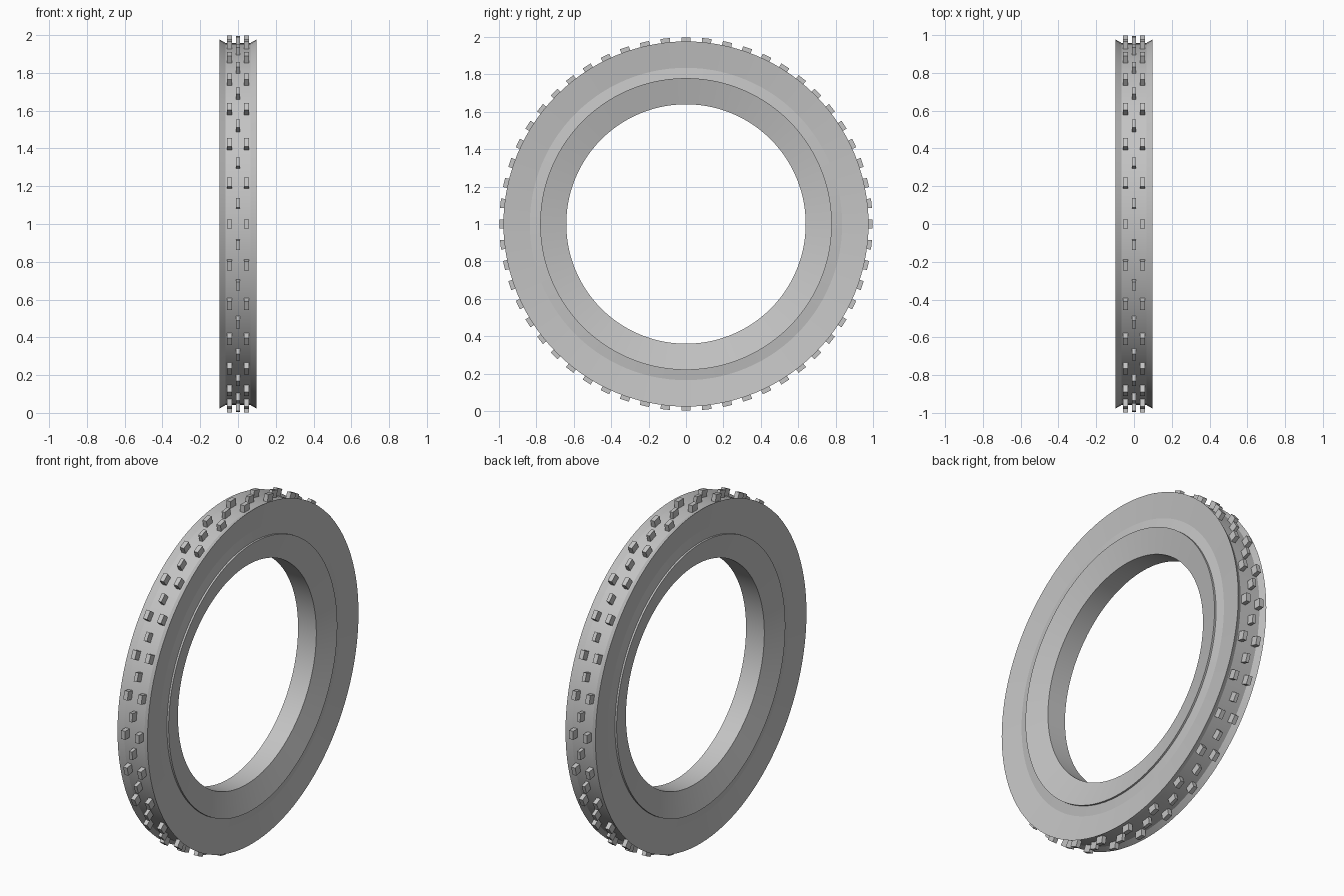
import bpy
import bmesh
from math import tau, sin, cos, radians
from mathutils import Matrix

cube = bpy.data.objects.get("Cube")
if cube:
    bpy.data.objects.remove(cube)

SEGMENTS = 112
ROWS = 28
CENTRE = Matrix.Translation((0, 0, 1))

grey = bpy.data.materials.new("plain grey")
grey.use_nodes = True
grey.diffuse_color = (0.55, 0.55, 0.55, 1)
grey.node_tree.nodes["Principled BSDF"].inputs["Base Color"].default_value = grey.diffuse_color


def finish(name, bm, smooth):
    bmesh.ops.recalc_face_normals(bm, faces=bm.faces[:])
    bmesh.ops.transform(bm, matrix=CENTRE, verts=bm.verts[:])
    mesh = bpy.data.meshes.new(name)
    bm.to_mesh(mesh)
    bm.free()
    mesh.materials.append(grey)
    obj = bpy.data.objects.new(name, mesh)
    bpy.context.collection.objects.link(obj)
    if smooth:
        bpy.ops.object.select_all(action="DESELECT")
        obj.select_set(True)
        bpy.context.view_layer.objects.active = obj
        bpy.ops.object.shade_smooth_by_angle(angle=radians(12))
    return obj


def ring(name, half_profile):
    """Spin a mirrored (x, radius) section about the x axis."""
    section = half_profile + [(-x, r) for x, r in reversed(half_profile)]
    bm = bmesh.new()
    loops = []
    for i in range(SEGMENTS):
        a = tau * i / SEGMENTS
        loops.append([bm.verts.new((x, r * sin(a), r * cos(a))) for x, r in section])
    n = len(section)
    for i in range(SEGMENTS):
        here, there = loops[i], loops[(i + 1) % SEGMENTS]
        for j in range(n):
            k = (j + 1) % n
            bm.faces.new((here[j], here[k], there[k], there[j]))
    return finish(name, bm, True)


def knob_row(name, x, width, offset):
    """Blocks evenly spaced around the tread."""
    bm = bmesh.new()
    low, high = 0.945, 0.998
    for i in range(ROWS):
        turn = Matrix.Rotation(tau * (i + offset) / ROWS, 4, "X")
        place = Matrix.Translation((x, 0, (low + high) / 2))
        size = Matrix.Diagonal((width, 0.05, high - low, 1))
        bmesh.ops.create_cube(bm, size=1, matrix=turn @ place @ size)
    return finish(name, bm, False)


# Tyre: channelled tread, dished sidewall and raised bead
ring("tyre", [(0.06, 0.76), (0.086, 0.78), (0.078, 0.835), (0.097, 0.976),
              (0.065, 0.958)])

# Rim: tapers towards the hole, standing slightly proud of the tyre
ring("rim", [(0.059, 0.64), (0.097, 0.78)])

# Tread knobs: paired outer rows with a staggered middle row
knob_row("tread_knobs_left", 0.045, 0.026, 0)
knob_row("tread_knobs_right", -0.045, 0.026, 0)
knob_row("tread_knobs_middle", 0, 0.02, 0.5)
